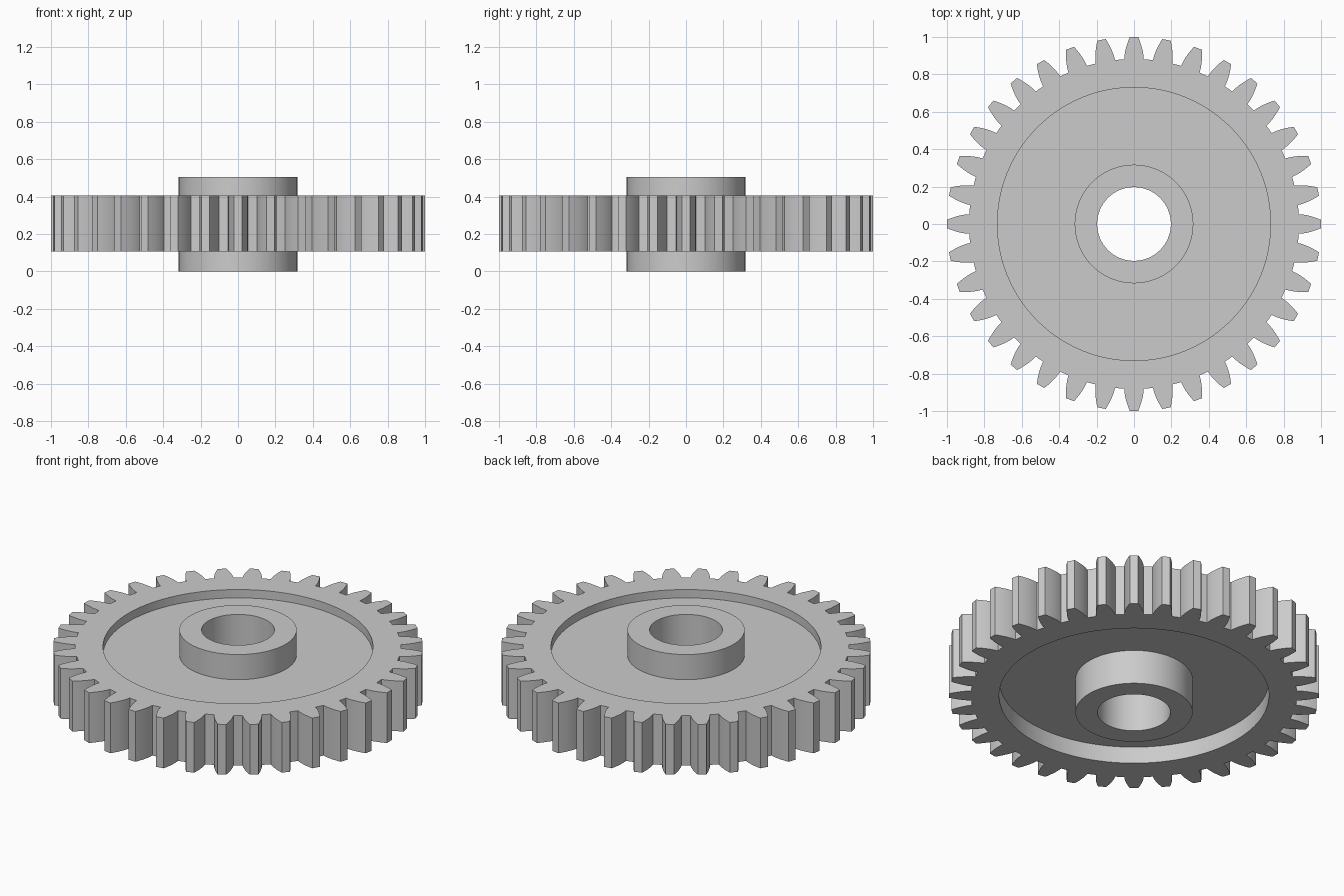
import bpy, bmesh, math

if "Cube" in bpy.data.objects:
    bpy.data.objects.remove(bpy.data.objects["Cube"])

TEETH = 36
BORE, HUB, RECESS, ROOT, TIP = 0.197, 0.317, 0.73, 0.882, 1.0
HUB_TOP, RIM_LOW, RIM_TOP = 0.505, 0.105, 0.405
WEB_LOW, WEB_TOP = 0.205, 0.355

steel = bpy.data.materials.new("grey_steel")
steel.diffuse_color = (0.6, 0.6, 0.6, 1)
steel.use_nodes = True
steel.node_tree.nodes["Principled BSDF"].inputs["Base Color"].default_value = steel.diffuse_color


def loft(name, rings):
    """Join rings of points (lists of (x, y, z)) into a shell of quads."""
    bm = bmesh.new()
    loops = [[bm.verts.new(p) for p in ring] for ring in rings]
    for a, b in zip(loops, loops[1:]):
        for i in range(len(a)):
            j = (i + 1) % len(a)
            bm.faces.new((a[i], a[j], b[j], b[i]))
    mesh = bpy.data.meshes.new(name)
    bm.to_mesh(mesh)
    bm.free()
    mesh.materials.append(steel)
    obj = bpy.data.objects.new(name, mesh)
    bpy.context.collection.objects.link(obj)
    bpy.ops.object.select_all(action='DESELECT')
    obj.select_set(True)
    bpy.context.view_layer.objects.active = obj
    bpy.ops.object.shade_smooth_by_angle(angle=math.radians(25))
    return obj


# Tooth outline in polar form: curved flanks mirrored about the tooth centre
flank = [(ROOT, 3.4), (0.905, 3.2), (0.93, 2.84), (0.955, 2.35), (0.98, 1.8), (TIP, 1.3)]
tooth = [(r, -a) for r, a in flank] + [(r, a) for r, a in reversed(flank)] + [(ROOT, 5.0)]
outline = [(r, math.radians(a + k * 360 / TEETH)) for k in range(TEETH) for r, a in tooth]


def toothed(z):
    return [(r * math.cos(a), r * math.sin(a), z) for r, a in outline]


def circle(radius, z):
    return [(radius * math.cos(a), radius * math.sin(a), z) for _, a in outline]


# Toothed rim with recess walls on both sides
loft("toothed_rim", [circle(RECESS, WEB_LOW), circle(RECESS, RIM_LOW), toothed(RIM_LOW),
                     toothed(RIM_TOP), circle(RECESS, RIM_TOP), circle(RECESS, WEB_TOP)])

# Thin web joining rim and hub
loft("web_top", [circle(RECESS, WEB_TOP), circle(HUB, WEB_TOP)])
loft("web_underside", [circle(HUB, WEB_LOW), circle(RECESS, WEB_LOW)])

# Hub with through bore
loft("hub", [circle(HUB, WEB_TOP), circle(HUB, HUB_TOP), circle(BORE, HUB_TOP),
             circle(BORE, 0), circle(HUB, 0), circle(HUB, WEB_LOW)])
